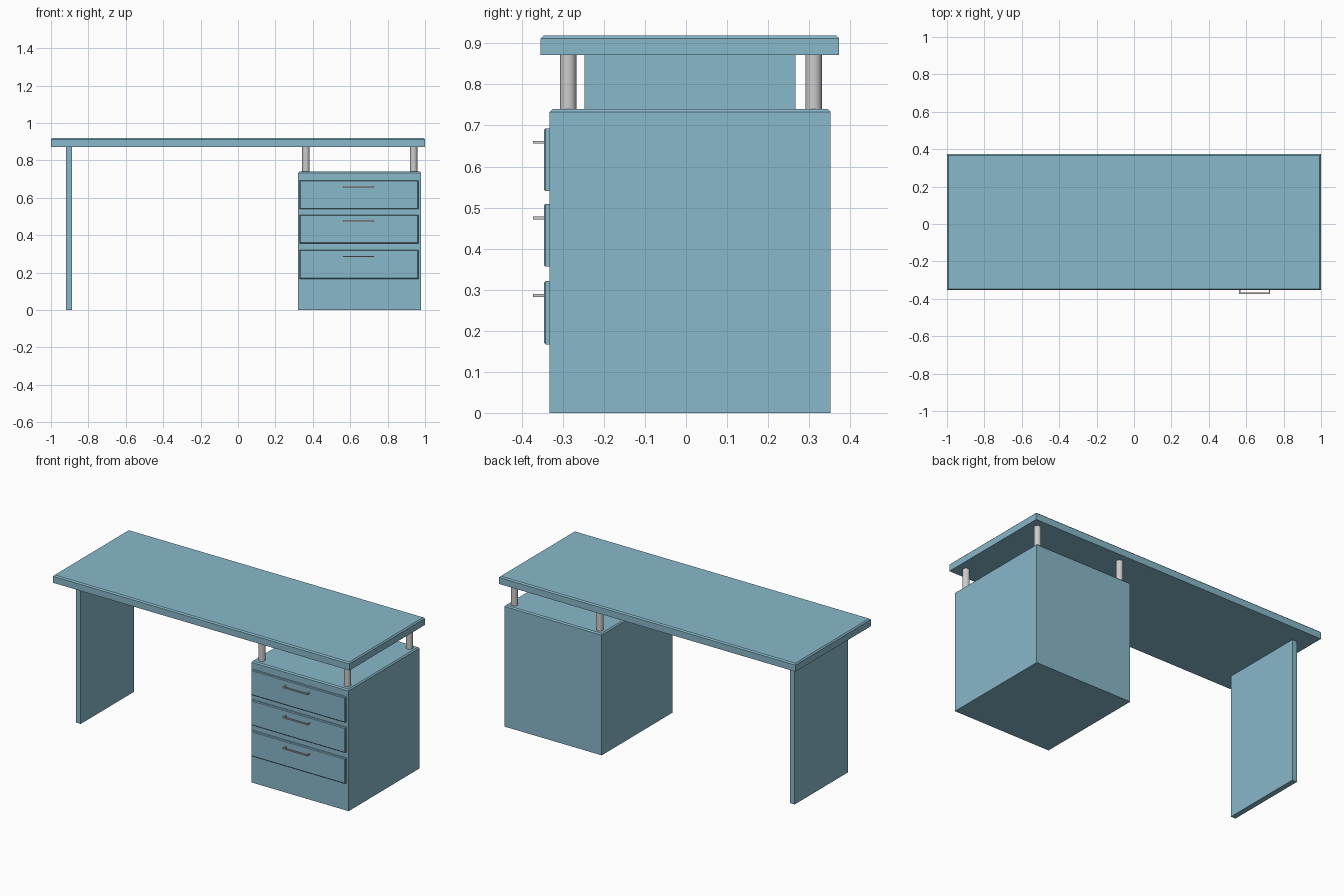
import bpy, bmesh
from mathutils import Vector

if "Cube" in bpy.data.objects:
    bpy.data.objects.remove(bpy.data.objects["Cube"])

blue = bpy.data.materials.new("blue_paint")
blue.diffuse_color = (0.25, 0.48, 0.59, 1)
blue.use_nodes = True
blue.node_tree.nodes["Principled BSDF"].inputs["Base Color"].default_value = blue.diffuse_color


def finish(name, bm, mat=None):
    bmesh.ops.recalc_face_normals(bm, faces=bm.faces)
    mesh = bpy.data.meshes.new(name)
    bm.to_mesh(mesh)
    bm.free()
    obj = bpy.data.objects.new(name, mesh)
    bpy.context.collection.objects.link(obj)
    if mat:
        mesh.materials.append(mat)
    return obj


def box(name, lo, hi, chamfer=0, side=None):
    """Box between two corners, with the rim of the face towards `side` chamfered."""
    bm = bmesh.new()
    bmesh.ops.create_cube(bm, size=1)
    lo, hi = Vector(lo), Vector(hi)
    for v in bm.verts:
        v.co = (lo + hi) / 2 + v.co * (hi - lo)
    if side:
        bm.normal_update()
        face = max(bm.faces, key=lambda f: f.normal.dot(Vector(side)))
        bmesh.ops.bevel(bm, geom=list(face.edges), offset=chamfer, segments=1,
                        profile=0.5, affect='EDGES')
    return finish(name, bm, blue)


def handle(name, x, z, width=0.166, t=0.007, y_back=-0.346, y_front=-0.373):
    """U-shaped bar pull: outline in plan, extruded upwards."""
    a, b = x - width / 2, x + width / 2
    outline = [(a, y_back), (a, y_front), (b, y_front), (b, y_back),
               (b - t, y_back), (b - t, y_front + t),
               (a + t, y_front + t), (a + t, y_back)]
    bm = bmesh.new()
    face = bm.faces.new([bm.verts.new((px, py, z - t / 2)) for px, py in outline])
    ext = bmesh.ops.extrude_face_region(bm, geom=[face])
    top = [g for g in ext["geom"] if isinstance(g, bmesh.types.BMVert)]
    bmesh.ops.translate(bm, verts=top, vec=(0, 0, t))
    return finish(name, bm)


# Desktop, cabinet and left support panel
box("desktop", (-1, -0.354, 0.872), (1, 0.373, 0.919), 0.007, (0, 0, 1))
box("cabinet", (0.322, -0.332, 0), (0.979, 0.352, 0.74), 0.007, (0, 0, 1))
box("leg_panel", (-0.92, -0.247, 0), (-0.888, 0.267, 0.873))

# Drawer fronts with their pulls
for i, (z0, z1, zh) in enumerate([(0.54, 0.693, 0.659),
                                  (0.356, 0.509, 0.475),
                                  (0.167, 0.321, 0.286)], 1):
    box(f"drawer_front_{i}", (0.33, -0.346, z0), (0.965, -0.331, z1), 0.004, (0, -1, 0))
    handle(f"drawer_handle_{i}", 0.645, zh)

# Round posts between cabinet and desktop
for i, x in enumerate((0.363, 0.939)):
    for j, y in enumerate((-0.287, 0.311)):
        bpy.ops.mesh.primitive_cylinder_add(vertices=32, radius=0.02, depth=0.134,
                                            location=(x, y, 0.806))
        bpy.context.object.name = f"post_{i * 2 + j + 1}"
        bpy.ops.object.shade_smooth_by_angle()
